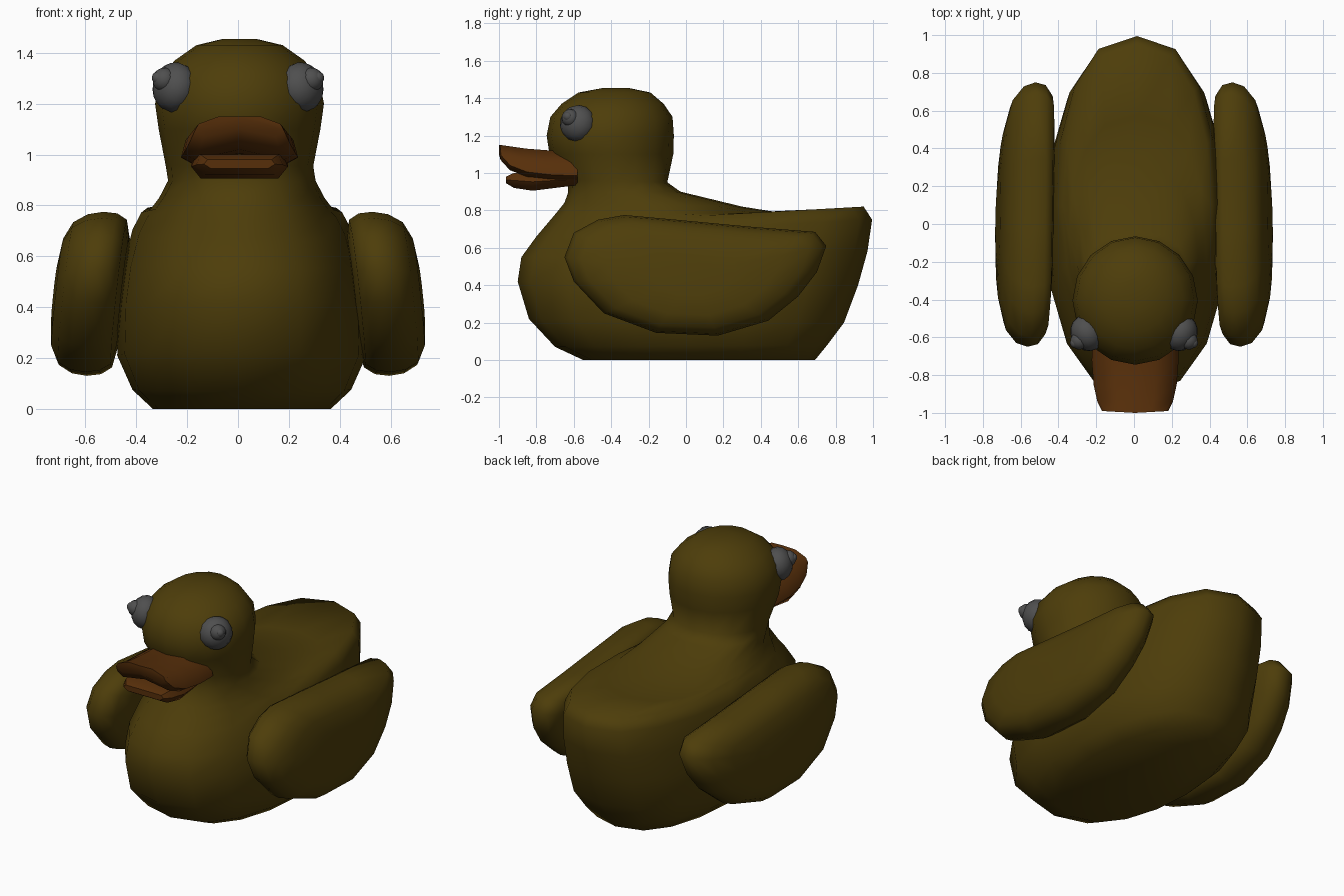
import bpy, bmesh, math
from mathutils import Vector

if "Cube" in bpy.data.objects:
    bpy.data.objects.remove(bpy.data.objects["Cube"])


def material(name, rgb):
    m = bpy.data.materials.new(name)
    m.diffuse_color = (*rgb, 1)
    m.use_nodes = True
    m.node_tree.nodes["Principled BSDF"].inputs["Base Color"].default_value = m.diffuse_color
    return m


OLIVE = material("olive yellow", (0.075, 0.047, 0.003))
ORANGE = material("burnt orange", (0.095, 0.028, 0.003))
GREY = material("eye grey", (0.078, 0.078, 0.078))


def loft(name, rings, mat, angle=180):
    """Skin a list of equal-length closed rings and cap both ends."""
    bm = bmesh.new()
    vs = [[bm.verts.new(p) for p in r] for r in rings]
    n = len(rings[0])
    for a, b in zip(vs, vs[1:]):
        for i in range(n):
            j = (i + 1) % n
            bm.faces.new((a[i], a[j], b[j], b[i]))
    bm.faces.new(vs[0])
    bm.faces.new(vs[-1])
    bmesh.ops.recalc_face_normals(bm, faces=bm.faces)
    return finish(name, bm, mat, angle)


def finish(name, bm, mat, angle=180):
    me = bpy.data.meshes.new(name)
    bm.to_mesh(me)
    bm.free()
    me.materials.append(mat)
    ob = bpy.data.objects.new(name, me)
    bpy.context.collection.objects.link(ob)
    bpy.context.view_layer.objects.active = ob
    for o in bpy.context.selected_objects:
        o.select_set(False)
    ob.select_set(True)
    bpy.ops.object.shade_smooth_by_angle(angle=math.radians(angle))
    return ob


def mirrored(half):
    """Close a right-hand half outline of (x, z) by mirroring it in x."""
    return half + [(-x, z) for x, z in reversed(half) if x > 1e-6]


# Body, neck and head in one skin: tilted oval rings as
# (front y, front z, back y, back z, half width)
BODY = [(-.55, 0, .69, 0, .35), (-.7, .07, .755, .08, .43),
        (-.84, .22, .845, .2, .49), (-.9, .42, .92, .4, .485),
        (-.88, .55, .97, .58, .465), (-.8, .66, .995, .75, .43),
        (-.745, .725, .95, .82, .395), (-.69, .79, .57, .777, .36),
        (-.65, .84, .3, .82, .325), (-.63, .895, -.03, .9, .29)]
HEAD = [(-.63, .96, -.1, .95, .29), (-.73, 1.1, -.068, 1.1, .318),
        (-.745, 1.2, -.065, 1.2, .332), (-.725, 1.3, -.072, 1.3, .312),
        (-.665, 1.37, -.12, 1.37, .255), (-.575, 1.43, -.19, 1.43, .17),
        (-.44, 1.455, -.31, 1.455, .065)]


def oval(f, zf, b, zb, w, power, shift):
    ring = []
    for i in range(16):
        s, c = math.sin(i * math.tau / 16), math.cos(i * math.tau / 16)
        x = w * math.copysign(abs(c) ** power, c) if abs(c) > 1e-6 else 0
        t = (1 + s) / 2
        ring.append((x + shift, f + (b - f) * t, zf + (zb - zf) * t))
    return ring


loft("body_and_head", [oval(*r, .78, .015) for r in BODY]
     + [oval(*r, 1, .006) for r in HEAD], OLIVE)

# Upper beak: arched sections as (y, half width, corner z, crown z, underside z)
UPPER = [(-.58, .225, .975, 1.12, 1.0), (-.72, .23, .98, 1.12, 1.005),
         (-.85, .22, .995, 1.13, 1.02), (-.94, .2, 1.03, 1.143, 1.045),
         (-.99, .175, 1.085, 1.15, 1.10)]
upper = []
for y, w, c, t, u in UPPER:
    half = [(0, u), (w * .8, c - .015), (w, c + .01),
            (w * .92, c + (t - c) * .55), (w * .47, t), (0, t)]
    upper.append([(x + .006, y - .01 * (1 - abs(x) / w), z) for x, z in mirrored(half)])
loft("upper_beak", upper, ORANGE, 50)

# Lower beak: scoop sections as (y, half width, bottom, top)
LOWER = [(-.58, .19, .935, 1.0), (-.7, .19, .92, 1.0), (-.82, .19, .905, 1.0),
         (-.92, .17, .92, 1.0), (-.962, .14, .945, .98)]
lower = []
for y, w, b, t in LOWER:
    half = [(0, b), (w * .8, b), (w, b + (t - b) * .5), (w * .9, t), (0, t)]
    lower.append([(x + .006, y, z) for x, z in mirrored(half)])
loft("lower_beak", lower, ORANGE, 50)

# Wings: one side outline, puffed out in layers as (scale, x)
OUTLINE = [(-.65, .55), (-.6, .68), (-.47, .75), (-.33, .775), (0, .745),
           (.35, .712), (.69, .685), (.75, .61), (.7, .47), (.6, .34),
           (.44, .21), (.17, .13), (-.16, .145), (-.44, .25), (-.6, .42)]
LAYERS = [(.65, .45), (.9, .465), (.98, .505), (1, .56), (.97, .62),
          (.87, .675), (.67, .708), (.35, .722)]


def wing_ring(side, s, x):
    pts = []
    for y, z in OUTLINE:
        yy, zz = .03 + (y - .03) * s, .46 + (z - .46) * s
        pts.append((side * (x - (zz - .45) * .12 - yy * .025), yy, zz))
    return pts


# Eyes: flattened balls facing outward, each with a pupil and a small glint
def ball(name, center, normal, radius, depth):
    bm = bmesh.new()
    bmesh.ops.create_uvsphere(bm, u_segments=14, v_segments=8, radius=1)
    rot = Vector(normal).to_track_quat('Z', 'Y')
    for v in bm.verts:
        v.co = rot @ Vector((v.co.x * radius, v.co.y * radius, v.co.z * depth)) + Vector(center)
    finish(name, bm, GREY)


for side, label in ((1, "right"), (-1, "left")):
    loft(label + "_wing", [wing_ring(side, s, x) for s, x in LAYERS], OLIVE)
    n = (side * .85, -.5, .12)
    ball(label + "_eye", (side * .248, -.578, 1.264), n, .1, .085)
    ball(label + "_pupil", (side * .29, -.618, 1.294), n, .048, .046)
    ball(label + "_glint", (side * .316, -.632, 1.302), n, .025, .022)
